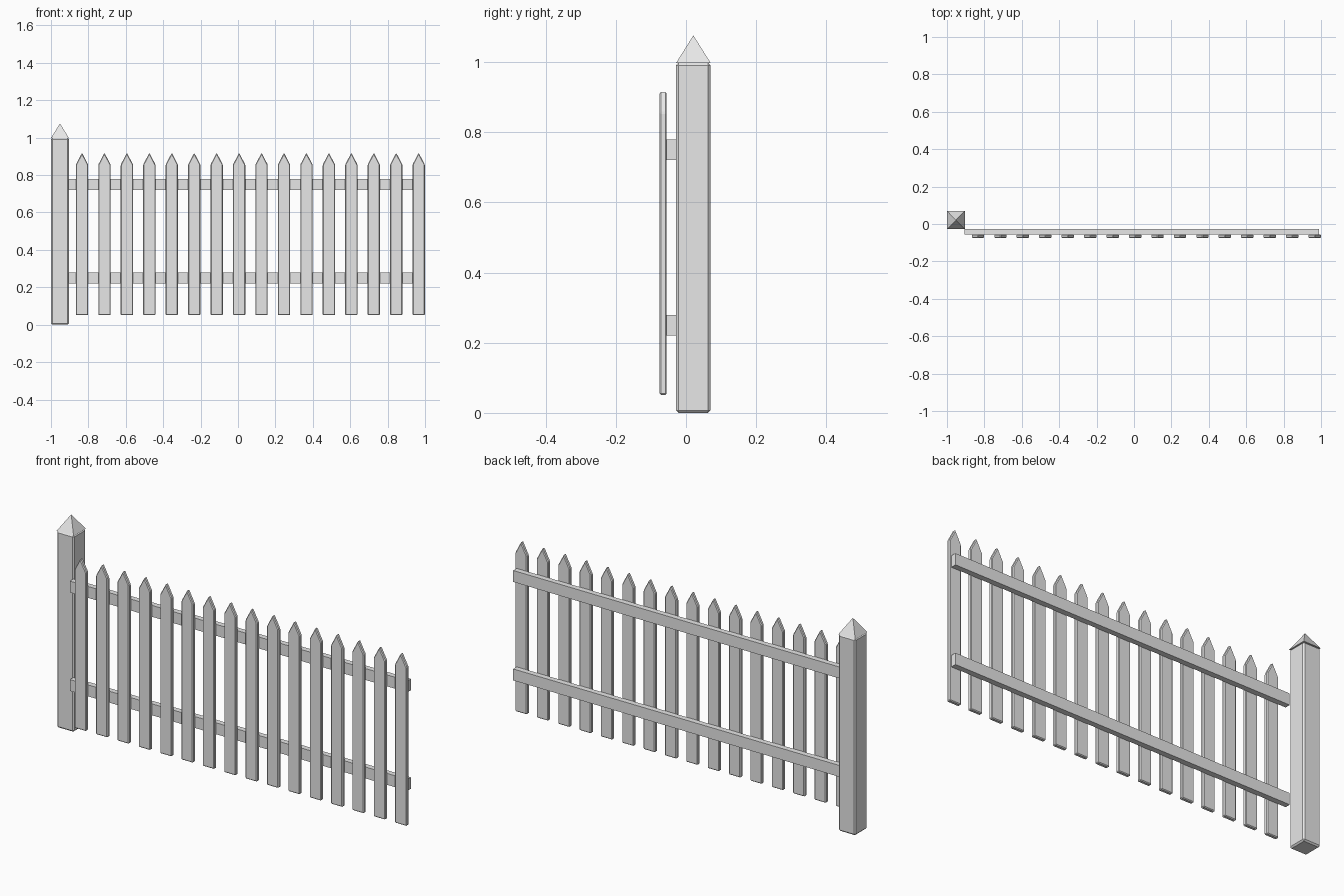
import bpy, bmesh

if "Cube" in bpy.data.objects:
    bpy.data.objects.remove(bpy.data.objects["Cube"])

grey = bpy.data.materials.new("light grey paint")
grey.diffuse_color = (0.8, 0.8, 0.8, 1)
grey.use_nodes = True
grey.node_tree.nodes["Principled BSDF"].inputs["Base Color"].default_value = grey.diffuse_color


def finish(name, bm, bevel=0.0):
    bmesh.ops.recalc_face_normals(bm, faces=bm.faces)
    if bevel:
        bmesh.ops.bevel(bm, geom=bm.edges[:], offset=bevel, segments=1,
                        affect='EDGES', clamp_overlap=True)
    mesh = bpy.data.meshes.new(name)
    bm.to_mesh(mesh)
    bm.free()
    mesh.materials.append(grey)
    ob = bpy.data.objects.new(name, mesh)
    bpy.context.collection.objects.link(ob)
    return ob


def prism(name, outline, y0, y1, bevel=0.0):
    """Extrude an x/z outline from y0 to y1."""
    bm = bmesh.new()
    face = bm.faces.new([bm.verts.new((x, y0, z)) for x, z in outline])
    new = bmesh.ops.extrude_face_region(bm, geom=[face])["geom"]
    bmesh.ops.translate(bm, vec=(0, y1 - y0, 0),
                        verts=[v for v in new if isinstance(v, bmesh.types.BMVert)])
    return finish(name, bm, bevel)


def rect(x0, x1, z0, z1):
    return [(x0, z0), (x1, z0), (x1, z1), (x0, z1)]


# Square post with chamfered edges
X0, X1, Y0, Y1 = -1.0, -0.904, -0.028, 0.07
prism("post", rect(X0, X1, 0, 0.998), Y0, Y1, 0.007)

# Pyramid cap
bm = bmesh.new()
base = [bm.verts.new((x, y, 0.998)) for x, y in
        ((X0, Y0), (X1, Y0), (X1, Y1), (X0, Y1))]
tip = bm.verts.new(((X0 + X1) / 2, (Y0 + Y1) / 2, 1.076))
bm.faces.new(base)
for i in range(4):
    bm.faces.new((base[i], base[(i + 1) % 4], tip))
finish("post_cap", bm)

# Two horizontal rails
for label, z in (("lower", 0.25), ("upper", 0.75)):
    prism(label + "_rail", rect(-0.906, 0.99, z - 0.029, z + 0.029), -0.055, -0.027)

# Sixteen pointed pickets
for i in range(16):
    x, w = -0.834 + 0.12 * i, 0.033
    prism(f"picket_{i + 1}",
          [(x - w, 0.051), (x + w, 0.051), (x + w, 0.856), (x, 0.919), (x - w, 0.856)],
          -0.075, -0.055, 0.004)
